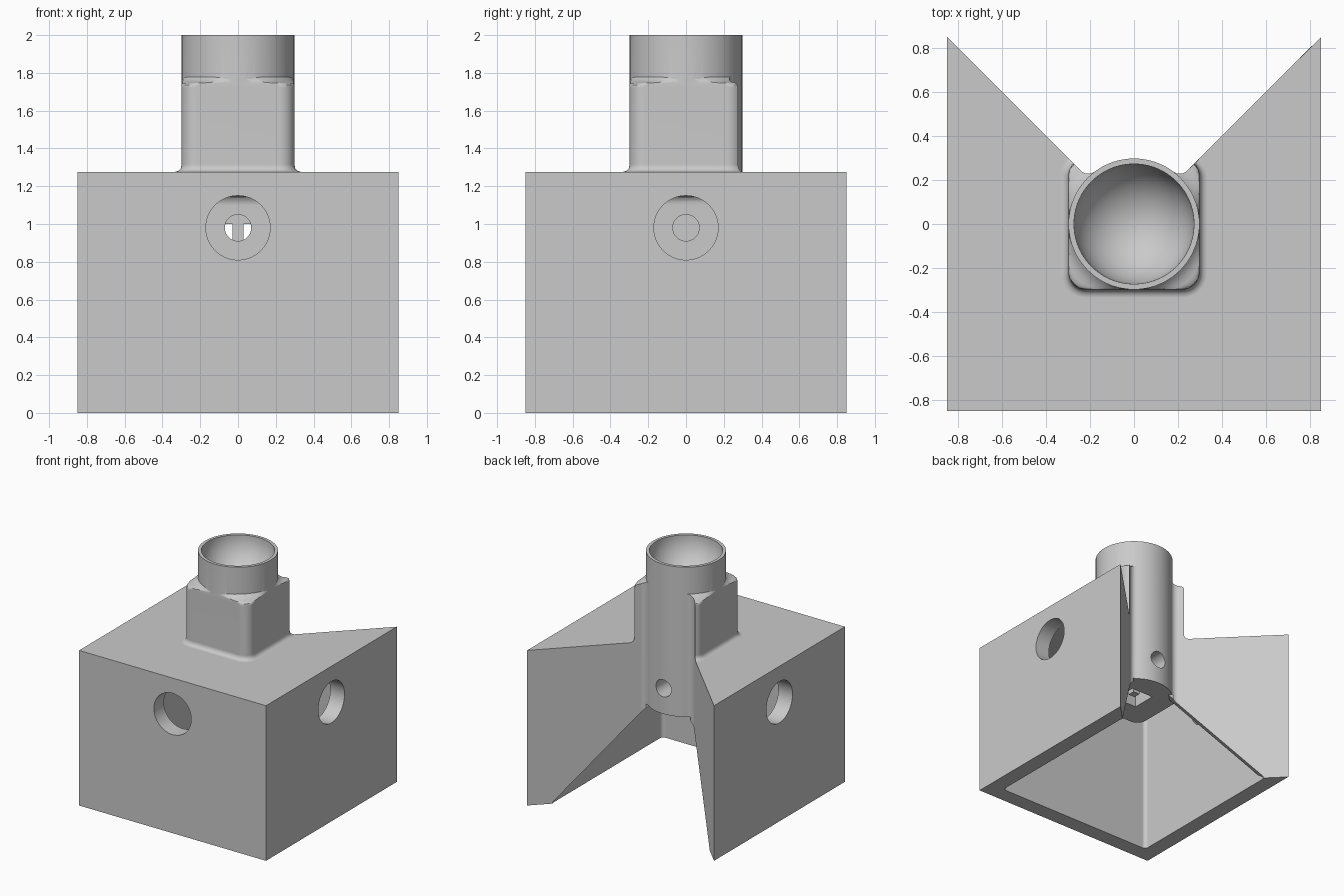
import bpy, bmesh
from math import sin, cos, pi, radians, degrees, asin
from mathutils import Matrix

cube = bpy.data.objects.get("Cube")
if cube:
    bpy.data.objects.remove(cube, do_unlink=True)

grey = bpy.data.materials.new("plain_grey")
grey.use_nodes = True
colour = (0.59, 0.59, 0.59, 1)
grey.diffuse_color = colour
grey.node_tree.nodes["Principled BSDF"].inputs["Base Color"].default_value = colour


def loft(name, sections):
    """Skin a stack of (z, outline) sections and cap both ends."""
    bm = bmesh.new()
    rings = [[bm.verts.new((x, y, z)) for x, y in pts] for z, pts in sections]
    n = len(rings[0])
    for low, high in zip(rings, rings[1:]):
        for i in range(n):
            j = (i + 1) % n
            bm.faces.new((low[i], low[j], high[j], high[i]))
    bm.faces.new(rings[0][::-1])
    bm.faces.new(rings[-1])
    bmesh.ops.recalc_face_normals(bm, faces=bm.faces)
    mesh = bpy.data.meshes.new(name)
    bm.to_mesh(mesh)
    bm.free()
    mesh.materials.append(grey)
    ob = bpy.data.objects.new(name, mesh)
    bpy.context.collection.objects.link(ob)
    return ob


def arc(cx, cy, r, a0, a1, n):
    return [(cx + r * cos(radians(a0 + (a1 - a0) * i / n)),
             cy + r * sin(radians(a0 + (a1 - a0) * i / n))) for i in range(n + 1)]


def rounded_square(half, r, n=8):
    c = half - r
    return [p for k, (sx, sy) in enumerate([(1, 1), (-1, 1), (-1, -1), (1, -1)])
            for p in arc(sx * c, sy * c, r, 90 * k, 90 * k + 90, n)]


def circle(r, n=96):
    return arc(0, 0, r, 0, 360 - 360 / n, n - 1)


def box(name, x, y, z0, z1):
    pts = [(-x, -y), (x, -y), (x, y), (-x, y)]
    return loft(name, [(z0, pts), (z1, pts)])


def bore(angle, r, start, end, z):
    """Horizontal hole cutter along the direction of the angle."""
    ob = loft("bore", [(start, circle(r, 64)), (end, circle(r, 64))])
    turn = Matrix.Rotation(radians(angle), 4, 'Z') @ Matrix.Rotation(pi / 2, 4, 'Y')
    ob.data.transform(Matrix.Translation((0, 0, z)) @ turn)
    return ob


def combine(target, tool, operation):
    mod = target.modifiers.new("combine", 'BOOLEAN')
    mod.operation, mod.solver, mod.object = operation, 'EXACT', tool
    bpy.context.view_layer.objects.active = target
    bpy.ops.object.modifier_apply(modifier=mod.name)
    bpy.data.objects.remove(tool, do_unlink=True)


SIDE, TOP, INNER, CEILING = 0.85, 1.275, 0.72, 1.15
FLOOR, HOLE_Z = 0.77, 0.98

# Open-bottomed box shell
body = box("housing", SIDE, SIDE, 0, TOP)
hollow = rounded_square(INNER, 0.03)
combine(body, loft("hollow", [(-0.1, hollow), (CEILING, hollow)]), 'DIFFERENCE')

# Square column through the roof, flared at the roof and blended into the tube
column = loft("column", [(z, rounded_square(h, r)) for z, h, r in [
    (FLOOR, 0.2985, 0.08), (1.1, 0.2985, 0.08), (1.125, 0.304, 0.085),
    (1.142, 0.318, 0.1), (1.152, 0.345, 0.125), (1.2, 0.335, 0.115),
    (TOP, 0.335, 0.115), (1.282, 0.315, 0.096), (1.295, 0.303, 0.084),
    (1.315, 0.2985, 0.08), (1.722, 0.2985, 0.08), (1.737, 0.2985, 0.09),
    (1.746, 0.298, 0.115), (1.75, 0.297, 0.15), (1.754, 0.296, 0.2),
    (1.765, 0.295, 0.25), (1.785, 0.29, 0.285)]])
combine(body, column, 'UNION')

# Thin diagonal back walls with sloping lower edges
rib_profile = [(0.15, 0.83), (0.715, 0.01), (0.76, 0.01), (0.76, 1.2), (0.15, 1.2)]
for side in (45, 135):
    toward_front = 1 if side == 45 else -1
    rib = loft("rib", [(-0.02, rib_profile), (0.06, rib_profile)])
    for v in rib.data.vertices:
        along, up, depth = v.co.x * 2 ** 0.5, v.co.y, -v.co.z * toward_front
        a = radians(side)
        v.co = (along * cos(a) - depth * sin(a), along * sin(a) + depth * cos(a), up)
    bm = bmesh.new()
    bm.from_mesh(rib.data)
    bmesh.ops.recalc_face_normals(bm, faces=bm.faces)
    bm.to_mesh(rib.data)
    bm.free()
    combine(body, rib, 'UNION')

# Back wedge with filleted corners beside the tube
f, R = 0.05, 0.298
swing = 45 + degrees(asin(f / (R + f)))
cx, cy = (R + f) * cos(radians(swing)), (R + f) * sin(radians(swing))
half = [(1.2, 1.2)] + arc(cx, cy, f, 315, 180 + swing, 8)
half += arc(0, 0, R - 0.005, swing, 88, 10)
wedge = half + [(-x, y) for x, y in reversed(half)]
combine(body, loft("wedge", [(-0.1, wedge), (2.1, wedge)]), 'DIFFERENCE')

# Round tube
combine(body, loft("tube", [(FLOOR, circle(R)), (2, circle(R))]), 'UNION')

# Hemispherical cup in the tube mouth
cup_r, cup_z = 0.273, 1.99
cup = [(cup_z - cup_r * cos(a), circle(cup_r * sin(a)))
       for a in [radians(2 + 88 * i / 20) for i in range(21)]]
combine(body, loft("cup", cup + [(2.1, circle(cup_r))]), 'DIFFERENCE')

# Access holes in the front and both sides, with smaller ones in the column
for angle in (180, 270, 360):
    combine(body, bore(angle, 0.17, 0.6, 1, HOLE_Z), 'DIFFERENCE')
    if angle != 270:
        combine(body, bore(angle, 0.07, 0.18, 0.4, HOLE_Z), 'DIFFERENCE')

# Through hole front to back, and square shaft from below
combine(body, bore(90, 0.07, -0.4, 0.4, HOLE_Z), 'DIFFERENCE')
combine(body, box("shaft", 0.1, 0.1, 0.6, 1.0), 'DIFFERENCE')

# T-shaped peg inside the shaft
peg = box("shaft_peg", 0.03, 0.03, 0.8, 1.06)
combine(peg, box("peg_head", 0.075, 0.035, 1.0, 1.065), 'UNION')

# Smooth rounded surfaces while keeping the large faces flat
for ob in (body, peg):
    bpy.ops.object.select_all(action='DESELECT')
    ob.select_set(True)
    bpy.context.view_layer.objects.active = ob
    bpy.ops.object.shade_smooth_by_angle(angle=radians(30))
    ob.modifiers.new("flat_faces", 'WEIGHTED_NORMAL').keep_sharp = True
